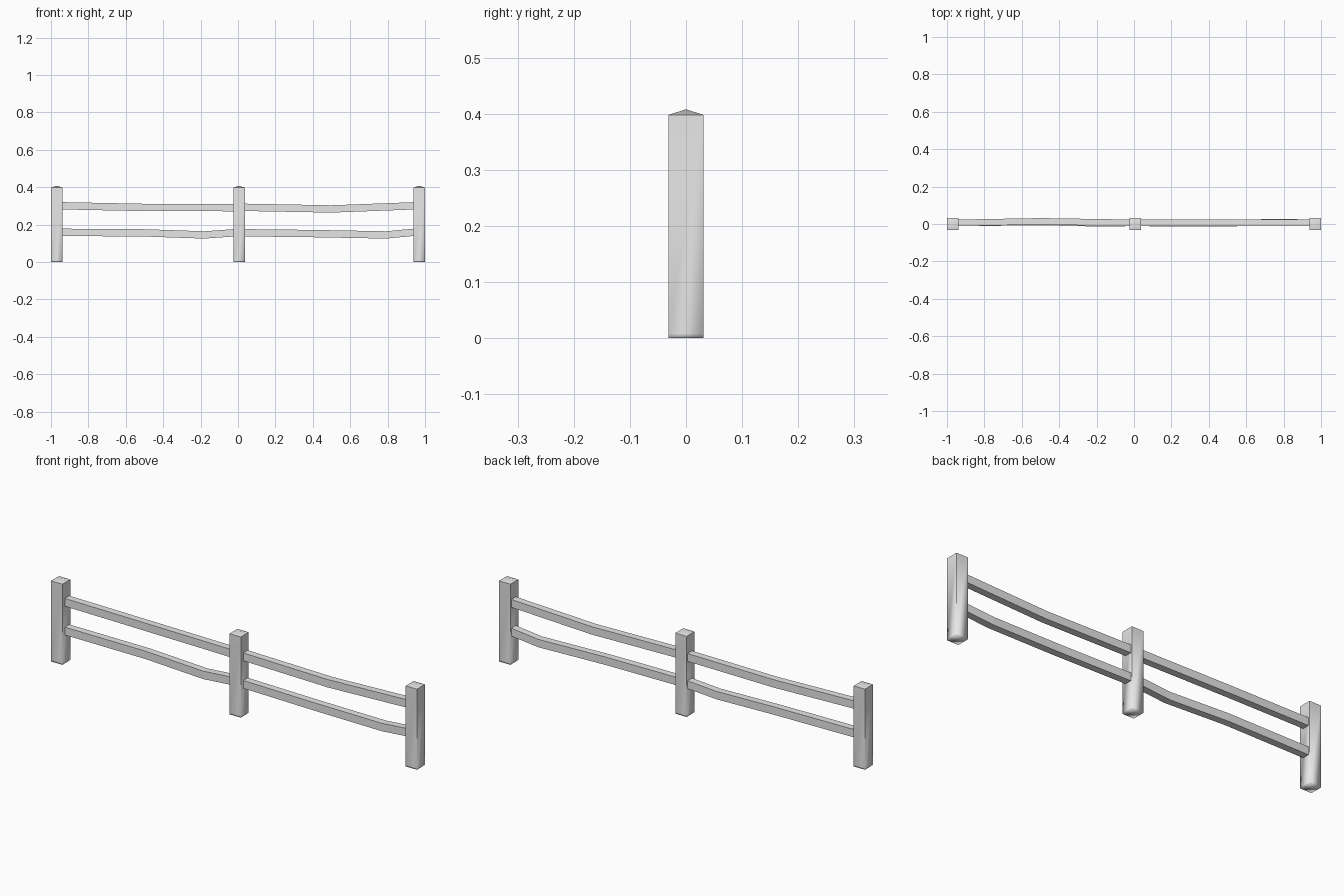
import bpy
import bmesh

cube = bpy.data.objects.get("Cube")
if cube:
    bpy.data.objects.remove(cube, do_unlink=True)

# One plain colour for the whole fence
GREY = (0.8, 0.8, 0.8, 1)
mat = bpy.data.materials.new("plain grey")
mat.use_nodes = True
mat.diffuse_color = GREY
mat.node_tree.nodes["Principled BSDF"].inputs["Base Color"].default_value = GREY

POST_HALF, POST_TOP, POST_PEAK = 0.031, 0.398, 0.408
RAIL_Y, RAIL_Z = 0.0175, 0.0195


def make_object(name, bm):
    bmesh.ops.recalc_face_normals(bm, faces=bm.faces)
    mesh = bpy.data.meshes.new(name)
    bm.to_mesh(mesh)
    bm.free()
    mesh.materials.append(mat)
    obj = bpy.data.objects.new(name, mesh)
    bpy.context.collection.objects.link(obj)
    return obj


def bridge(bm, rings):
    for a, b in zip(rings, rings[1:]):
        for i in range(4):
            j = (i + 1) % 4
            bm.faces.new((a[i], a[j], b[j], b[i]))


def square(bm, centre, axes):
    """Four corners around a centre, along two (axis, half size) pairs."""
    ring = []
    for s, t in ((-1, -1), (1, -1), (1, 1), (-1, 1)):
        p = list(centre)
        for sign, (axis, half) in zip((s, t), axes):
            p[axis] += sign * half
        ring.append(bm.verts.new(p))
    return ring


def make_post(name, x):
    bm = bmesh.new()
    sides = ((0, POST_HALF), (1, POST_HALF))
    rings = [square(bm, (x, 0, z), sides) for z in (0, 0.008, POST_TOP)]
    bridge(bm, rings)
    bm.faces.new(rings[0])
    # Low pyramid cap
    peak = bm.verts.new((x, 0, POST_PEAK))
    top = rings[-1]
    for i in range(4):
        bm.faces.new((top[i], top[(i + 1) % 4], peak))
    # Crisp corners and cap rim, softened foot
    for f in bm.faces:
        f.smooth = True
    for e in bm.edges:
        a, b = e.verts
        upright = abs(a.co.z - b.co.z) > 0.1
        rim = min(a.co.z, b.co.z) > 0.3 and peak not in e.verts
        e.smooth = not (upright or rim)
    return make_object(name, bm)


def make_rail(name, path):
    bm = bmesh.new()
    rings = [square(bm, p, ((1, RAIL_Y), (2, RAIL_Z))) for p in path]
    bridge(bm, rings)
    bm.faces.new(rings[0])
    bm.faces.new(rings[-1])
    return make_object(name, bm)


# Posts
for name, x in (("right_post", -0.969), ("middle_post", 0.006), ("left_post", 0.969)):
    make_post(name, x)

# Sagging rails between the posts
make_rail("right_upper_rail", [(-0.95, 0.006, 0.301), (-0.5, 0.014, 0.292), (0, 0.006, 0.291)])
make_rail("right_lower_rail", [(-0.95, 0.006, 0.159), (-0.5, 0.01, 0.156),
                               (-0.18, 0.004, 0.145), (0, 0.006, 0.158)])
make_rail("left_upper_rail", [(0.01, 0.006, 0.293), (0.5, 0.007, 0.284), (0.95, 0.006, 0.301)])
make_rail("left_lower_rail", [(0.01, 0.006, 0.157), (0.42, 0.003, 0.152),
                              (0.79, 0.01, 0.145), (0.95, 0.006, 0.16)])
